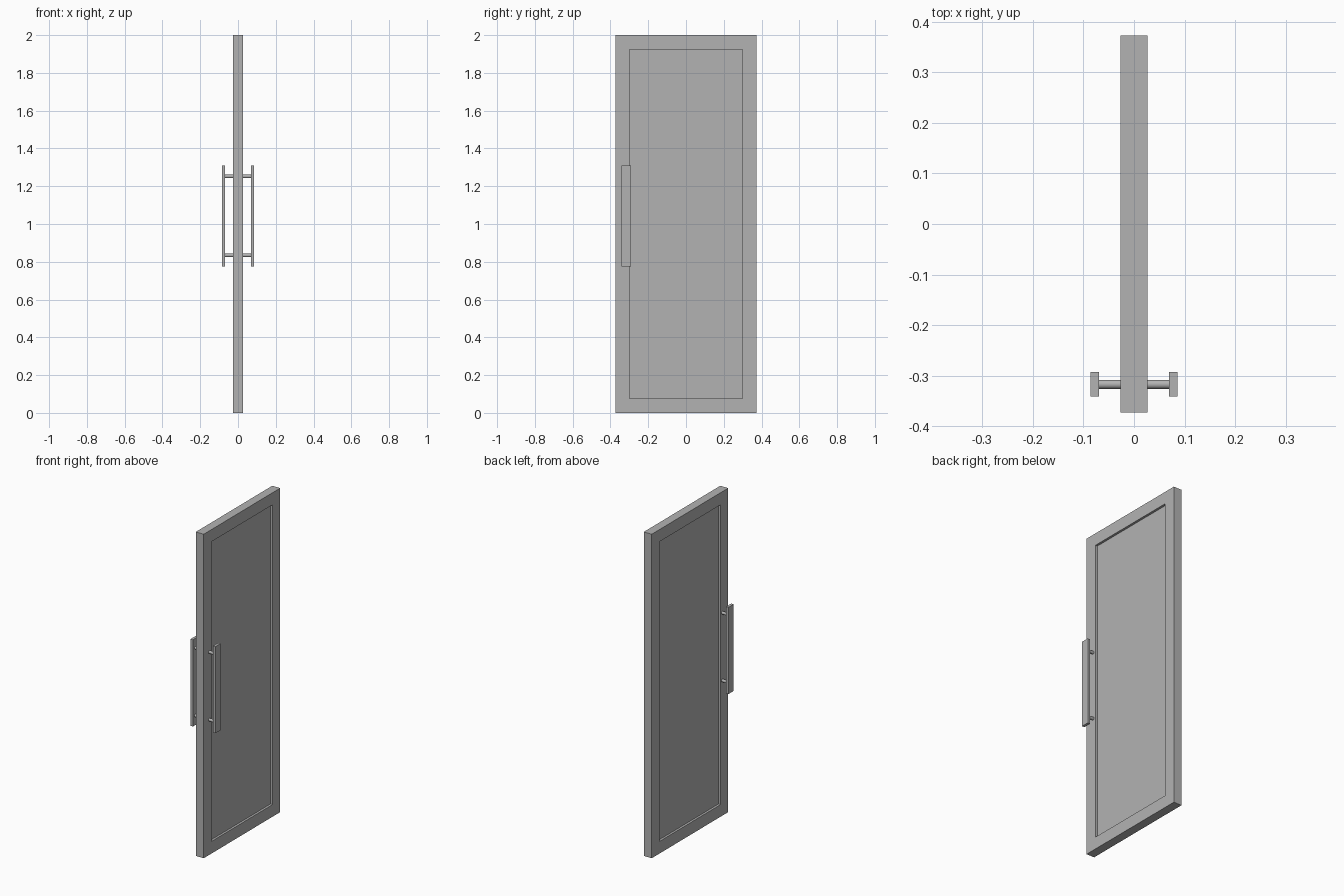
import bpy
import bmesh
from mathutils import Matrix, Vector

cube = bpy.data.objects.get("Cube")
if cube:
    bpy.data.objects.remove(cube, do_unlink=True)

grey = bpy.data.materials.new("plain grey")
grey.use_nodes = True
colour = (0.45, 0.45, 0.45, 1)
grey.diffuse_color = colour
grey.node_tree.nodes["Principled BSDF"].inputs["Base Color"].default_value = colour

HALF_THICK, HALF_WIDTH, HEIGHT = 0.027, 0.373, 2.0
BORDER, RECESS = 0.106, 0.014
HANDLE_Y, HANDLE_Z = -0.317, 1.043


def add_object(name, bm):
    mesh = bpy.data.meshes.new(name)
    bm.to_mesh(mesh)
    bm.free()
    mesh.materials.append(grey)
    obj = bpy.data.objects.new(name, mesh)
    bpy.context.collection.objects.link(obj)
    return obj


def box(size, centre):
    bm = bmesh.new()
    bmesh.ops.create_cube(bm, size=1, matrix=Matrix.Translation(centre) @ Matrix.Diagonal((*size, 1)))
    return bm


# Door leaf with a recessed panel on both broad faces
bm = box((2 * HALF_THICK, 2 * HALF_WIDTH, HEIGHT), (0, 0, HEIGHT / 2))
for face in [f for f in bm.faces if abs(f.normal.x) > 0.9]:
    inward = -face.normal.copy()
    bmesh.ops.inset_region(bm, faces=[face], thickness=BORDER)
    panel = bmesh.ops.extrude_discrete_faces(bm, faces=[face])["faces"][0]
    bmesh.ops.translate(bm, verts=panel.verts, vec=inward * RECESS)
bmesh.ops.recalc_face_normals(bm, faces=bm.faces)
add_object("door_panel", bm)

# A flat pull bar on two round posts, on each side
for side, label in ((1, "left"), (-1, "right")):
    add_object(f"{label}_handle_bar",
               box((0.017, 0.049, 0.535), (side * 0.0775, HANDLE_Y, HANDLE_Z)))
    for offset, level in ((-0.209, "lower"), (0.209, "upper")):
        bm = bmesh.new()
        place = Matrix.Translation(Vector((side * 0.048, HANDLE_Y, HANDLE_Z + offset)))
        bmesh.ops.create_cone(bm, cap_ends=True, segments=24, radius1=0.009, radius2=0.009,
                              depth=0.044, matrix=place @ Matrix.Rotation(1.5707963, 4, "Y"))
        post = add_object(f"{label}_{level}_handle_post", bm)
        bpy.ops.object.select_all(action="DESELECT")
        post.select_set(True)
        bpy.context.view_layer.objects.active = post
        bpy.ops.object.shade_smooth_by_angle()
